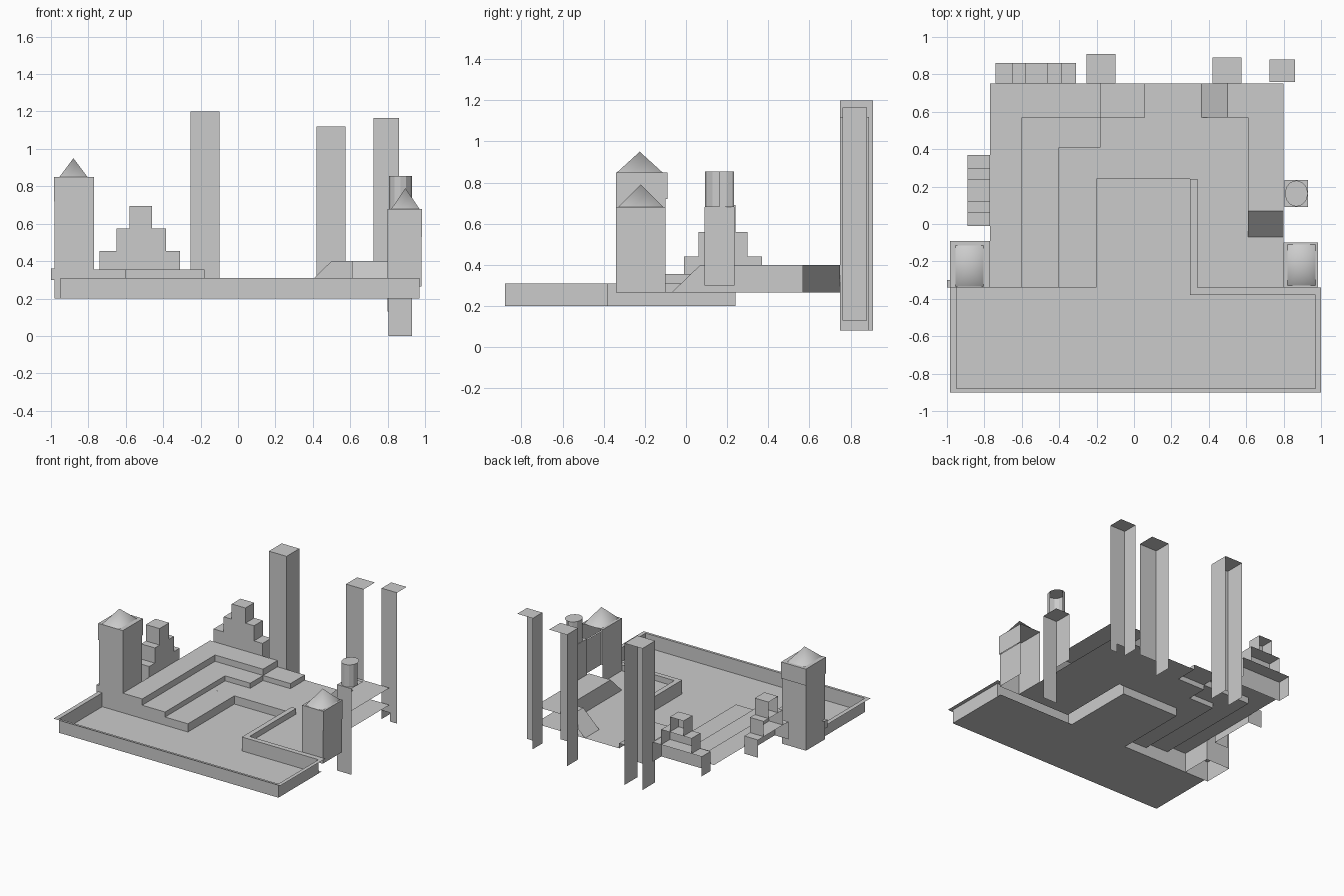
import bpy, bmesh, math

def finish(name, bm, smooth=False):
    bmesh.ops.remove_doubles(bm, verts=bm.verts, dist=0.0001)
    me = bpy.data.meshes.new(name)
    bm.to_mesh(me)
    bm.free()
    for p in me.polygons:
        p.use_smooth = smooth
    ob = bpy.data.objects.new(name, me)
    bpy.context.collection.objects.link(ob)
    return ob

def polys(bm, *faces):
    for f in faces:
        bm.faces.new([bm.verts.new(c) for c in f])

def panel(bm, x0, x1, y0, y1, z0, z1, sides):
    """Selected sides of a box: left, right, front, back, top."""
    q = {
        'l': [(x0, y0, z0), (x0, y0, z1), (x0, y1, z1), (x0, y1, z0)],
        'r': [(x1, y0, z0), (x1, y1, z0), (x1, y1, z1), (x1, y0, z1)],
        'f': [(x0, y0, z0), (x1, y0, z0), (x1, y0, z1), (x0, y0, z1)],
        'b': [(x0, y1, z0), (x0, y1, z1), (x1, y1, z1), (x1, y1, z0)],
        't': [(x0, y0, z1), (x1, y0, z1), (x1, y1, z1), (x0, y1, z1)],
    }
    polys(bm, *[q[s] for s in sides])

def shell(name, *parts):
    bm = bmesh.new()
    for p in parts:
        panel(bm, *p)
    return finish(name, bm)

G, H3, H2, H1 = 0.20, 0.265, 0.305, 0.355   # ground and terrace levels

# Front yard and sunken court
shell("yard_floor",
      (-0.95, 0.97, -0.88, -0.34, 0, G, 't'),
      (-0.20, 0.30, -0.34, 0.24, 0, G, 't'))
shell("yard_rim",
      (-0.95, 0.97, -0.88, -0.34, G, 0.31, 'f'),
      (-0.95, 0.97, -0.88, -0.34, G, 0.31, 'l'),
      (-0.95, 0.97, -0.88, -0.38, G, 0.31, 'r'),
      (-0.985, 1.0, -0.90, -0.88, 0.3, 0.31, 't'),
      (-0.985, -0.95, -0.88, -0.34, 0.3, 0.31, 't'),
      (0.97, 1.0, -0.88, -0.34, 0.3, 0.31, 't'))

# Stepped terraces on the left and back
shell("terrace_high",
      (-0.77, -0.60, -0.34, 0.57, H2, H1, 'tr'),
      (-0.77, -0.60, -0.34, 0.57, G, H1, 'f'),
      (-0.77, -0.18, 0.57, 0.75, H2, H1, 'tr'),
      (-0.60, -0.18, 0.57, 0.75, H2, H1, 'f'))
shell("terrace_middle",
      (-0.60, -0.40, -0.34, 0.41, H3, H2, 'tr'),
      (-0.60, -0.40, -0.34, 0.41, G, H2, 'f'),
      (-0.60, -0.18, 0.41, 0.57, H3, H2, 'tr'),
      (-0.40, -0.18, 0.41, 0.57, H3, H2, 'f'),
      (-0.18, 0.06, 0.57, 0.75, H3, H2, 'tfr'))
shell("terrace_low",
      (-0.40, -0.20, -0.34, 0.24, G, H3, 'tfr'),
      (-0.40, 0.80, 0.24, 0.41, G, H3, 't'),
      (-0.18, 0.80, 0.41, 0.57, G, H3, 't'),
      (0.06, 0.80, 0.57, 0.75, G, H3, 't'),
      (-0.20, 0.30, 0.24, 0.41, G, H3, 'f'),
      (0.34, 0.80, -0.34, 0.24, G, H3, 't'))

# Low parapet around the right terrace
shell("parapet",
      (0.30, 0.34, -0.38, 0.24, G, 0.31, 'lt'),
      (0.30, 0.34, -0.34, 0.24, H3, 0.31, 'rb'),
      (0.34, 0.97, -0.38, -0.34, H3, 0.31, 'bt'),
      (0.30, 0.97, -0.38, -0.34, G, 0.31, 'f'))

# Raised L-shaped walkway with a ramp at each end
bm = bmesh.new()
panel(bm, 0.50, 0.80, 0.57, 0.75, H3, 0.40, 't')
panel(bm, 0.61, 0.80, 0.07, 0.57, H3, 0.40, 't')
polys(bm,
      [(0.36, 0.57, H3), (0.50, 0.57, 0.40), (0.50, 0.75, 0.40), (0.36, 0.75, H3)],
      [(0.36, 0.57, H3), (0.61, 0.57, H3), (0.61, 0.57, 0.40), (0.50, 0.57, 0.40)],
      [(0.61, -0.07, H3), (0.80, -0.07, H3), (0.80, 0.07, 0.40), (0.61, 0.07, 0.40)],
      [(0.61, 0.57, H3), (0.61, -0.07, H3), (0.61, 0.07, 0.40), (0.61, 0.57, 0.40)])
finish("walkway", bm)

# Tall back columns, open behind
shell("column_left",
      (-0.255, -0.10, 0.75, 0.91, 0.08, 1.20, 'lrt'),
      (-0.255, -0.10, 0.75, 0.91, G, 1.20, 'f'))
shell("column_middle",
      (0.42, 0.575, 0.75, 0.89, 0.08, 1.12, 'lt'),
      (0.42, 0.575, 0.75, 0.89, G, 1.12, 'f'))
shell("column_right",
      (0.725, 0.86, 0.76, 0.88, 0.13, 1.165, 'lt'),
      (0.725, 0.80, 0.76, 0.88, G, 1.165, 'f'),
      (0.80, 0.86, 0.76, 0.88, 0.13, 1.165, 'f'))

# Stepped gables behind the back and left edges
shell("back_gable",
      (-0.74, -0.31, 0.75, 0.86, 0.30, 0.455, 'lrft'),
      (-0.65, -0.385, 0.75, 0.86, 0.455, 0.575, 'lrft'),
      (-0.58, -0.46, 0.75, 0.86, 0.575, 0.695, 'lrft'))
shell("left_gable",
      (-0.89, -0.77, -0.01, 0.37, 0.30, 0.44, 'rfbt'),
      (-0.89, -0.77, 0.06, 0.30, 0.44, 0.56, 'rfbt'),
      (-0.89, -0.77, 0.12, 0.24, 0.56, 0.69, 'rfbt'))

# Corner towers
shell("left_tower",
      (-1.0, -0.95, -0.34, -0.30, 0.30, 0.36, 'lft'),
      (-0.98, -0.77, -0.34, -0.10, G, 0.72, 'lfbr'),
      (-0.985, -0.77, -0.34, -0.09, 0.72, 0.85, 'lfbrt'))
shell("right_tower",
      (0.80, 0.98, -0.34, -0.10, H3, 0.53, 'lfr'),
      (0.80, 0.985, -0.34, -0.10, 0.53, 0.68, 'lfrt'))

# Pyramid roofs
def roof(name, cx, cy, hx, hy, z0, z1):
    bm = bmesh.new()
    c = [(cx - hx, cy - hy, z0), (cx + hx, cy - hy, z0),
         (cx + hx, cy + hy, z0), (cx - hx, cy + hy, z0)]
    polys(bm, *[[c[i], c[(i + 1) % 4], (cx, cy, z1)] for i in range(4)])
    finish(name, bm, True)

roof("left_roof", -0.88, -0.225, 0.075, 0.11, 0.85, 0.95)
roof("right_roof", 0.895, -0.22, 0.075, 0.11, 0.68, 0.79)

# Slim right turret with a round top, open at the back
shell("turret_base",
      (0.805, 0.93, 0.09, 0.235, 0.0, 0.68, 'f'),
      (0.805, 0.93, 0.09, 0.235, 0.30, 0.68, 'l'),
      (0.805, 0.93, 0.09, 0.235, 0.0, 0.68, 't'))
bm = bmesh.new()
N = 12
ring = [(0.868 + 0.062 * math.cos(i * math.tau / N),
         0.163 + 0.07 * math.sin(i * math.tau / N)) for i in range(N)]
polys(bm, [(x, y, 0.855) for x, y in ring])
for i in range(3, N):
    a, b = ring[i], ring[(i + 1) % N]
    polys(bm, [(*a, 0.68), (*b, 0.68), (*b, 0.855), (*a, 0.855)])
finish("turret_top", bm)
